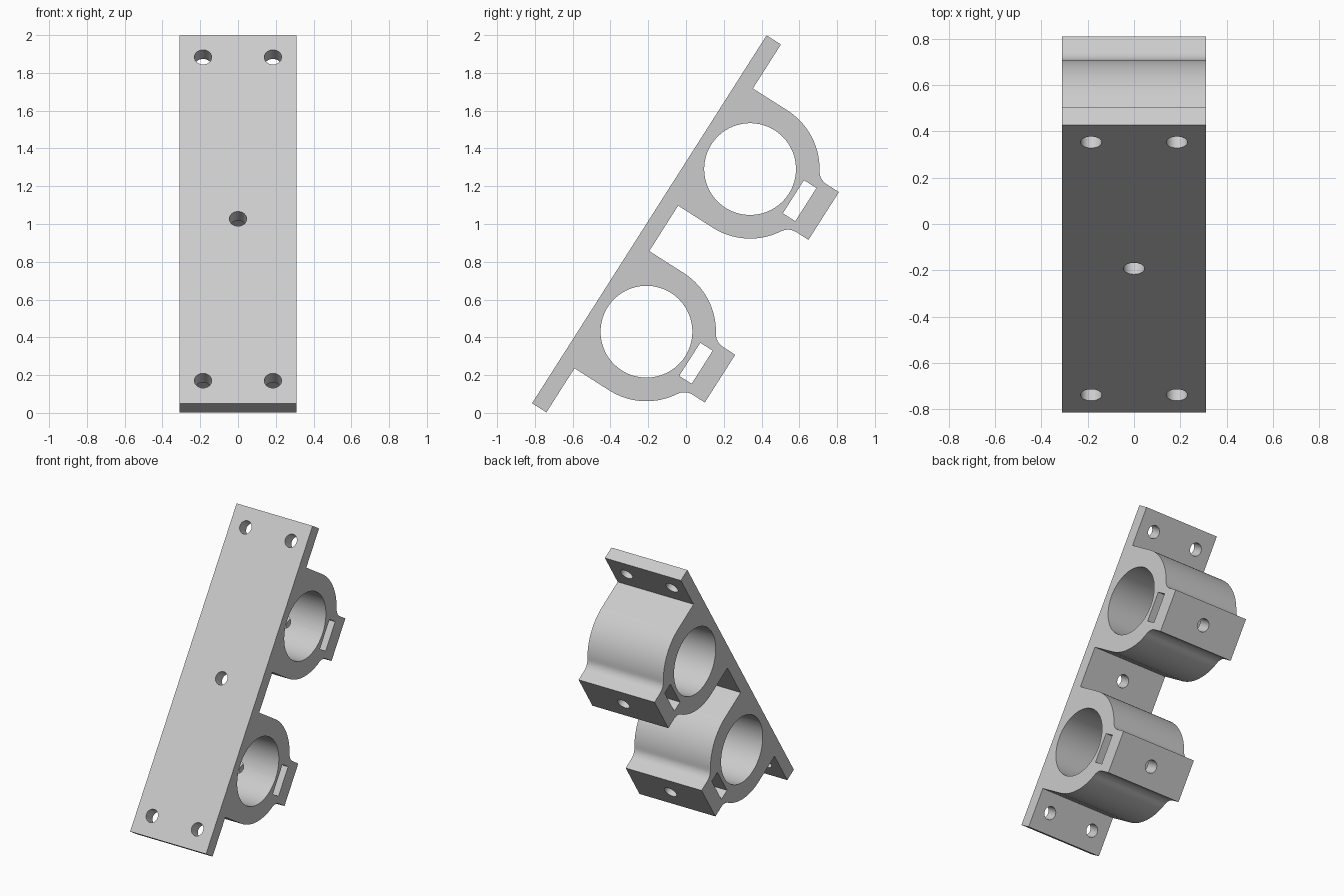
import bpy, bmesh
from math import sin, cos, pi, atan2, sqrt
from mathutils import Vector

if "Cube" in bpy.data.objects:
    bpy.data.objects.remove(bpy.data.objects["Cube"])

# Frame of the tilted plate: "along" runs up the plate, "out" points to the rings
ORIGIN = Vector((0, -0.815, 0.051))
ALONG = Vector((0, 0.5375, 0.8432))
OUT = Vector((0, 0.8432, -0.5375))
SIDE = Vector((1, 0, 0))

LENGTH, THICK, HALF_W = 2.31, 0.09, 0.31
RING_V, RING_R, BORE_R = 0.307, 0.368, 0.243
TAB_HALF, TAB_V, FILLET = 0.15, 0.769, 0.08
RINGS = (0.645, 1.666)
HOLE_R = 0.046


def place(x, u, v):
    return ORIGIN + SIDE * x + ALONG * u + OUT * v


def prism(name, ring, sweep):
    """Closed solid made by sweeping a flat outline."""
    bm = bmesh.new()
    face = bm.faces.new([bm.verts.new(p) for p in ring])
    ext = bmesh.ops.extrude_face_region(bm, geom=[face])
    verts = [g for g in ext["geom"] if isinstance(g, bmesh.types.BMVert)]
    bmesh.ops.translate(bm, verts=verts, vec=sweep)
    bmesh.ops.recalc_face_normals(bm, faces=bm.faces)
    mesh = bpy.data.meshes.new(name)
    bm.to_mesh(mesh)
    bm.free()
    obj = bpy.data.objects.new(name, mesh)
    bpy.context.collection.objects.link(obj)
    return obj


def arc(cu, cv, r, a0, a1, n):
    return [(cu + r * cos(a0 + (a1 - a0) * i / n),
             cv + r * sin(a0 + (a1 - a0) * i / n)) for i in range(n + 1)]


def across(name, points, half):
    """Prism running across the full width."""
    return prism(name, [place(-half, u, v) for u, v in points], SIDE * 2 * half)


def bolt_hole(x, u, v0, v1):
    circle = arc(x, u, HOLE_R, 0, 2 * pi, 32)[:-1]
    return prism("hole_cutter", [place(a, b, v0) for a, b in circle], OUT * (v1 - v0))


# Half of a ring: straight flank, round wall, fillet and clamp tab
fu = TAB_HALF + FILLET
fv = sqrt((RING_R + FILLET) ** 2 - fu ** 2)
lean = atan2(fv, fu)
half = [(RING_R, THICK)]
half += arc(0, RING_V, RING_R, 0, lean, 20)
half += arc(fu, RING_V + fv, FILLET, lean + pi, pi, 8)[1:]
half += [(TAB_HALF, TAB_V)]
ring = half + [(-u, v) for u, v in reversed(half)]

# Plate and both rings as one side outline
outline = [(0, 0), (LENGTH, 0), (LENGTH, THICK)]
for c in reversed(RINGS):
    outline += [(c + u, v) for u, v in ring]
outline.append((0, THICK))
bracket = across("double_ring_bracket", outline, HALF_W)

# Bores, nut slots and bolt holes
cutters = []
for c in RINGS:
    cutters.append(across("bore_cutter", arc(c, RING_V, BORE_R, 0, 2 * pi, 72)[:-1], 0.4))
    s0, s1, w = 0.579, 0.657, 0.104
    cutters.append(across("slot_cutter",
                          [(c - w, s0), (c + w, s0), (c + w, s1), (c - w, s1)], 0.4))
    cutters.append(bolt_hole(0, c, RING_V, 0.9))
plate_holes = [(x, u) for x in (-0.185, 0.185) for u in (0.142, LENGTH - 0.137)]
for x, u in plate_holes + [(0, 1.158)]:
    cutters.append(bolt_hole(x, u, -0.05, THICK + 0.05))

bpy.ops.object.select_all(action="DESELECT")
bpy.context.view_layer.objects.active = bracket
bracket.select_set(True)
for cutter in cutters:
    cutter.hide_render = True
    mod = bracket.modifiers.new("cut", "BOOLEAN")
    mod.operation = "DIFFERENCE"
    mod.solver = "EXACT"
    mod.object = cutter
    bpy.ops.object.modifier_apply(modifier=mod.name)
    bpy.data.objects.remove(cutter)

# Plain grey finish
grey = bpy.data.materials.new("light_grey")
grey.use_nodes = True
colour = (0.6, 0.6, 0.6, 1)
grey.diffuse_color = colour
grey.node_tree.nodes["Principled BSDF"].inputs["Base Color"].default_value = colour
bracket.data.materials.clear()
bracket.data.materials.append(grey)
bpy.ops.object.shade_smooth_by_angle(angle=pi / 6)
